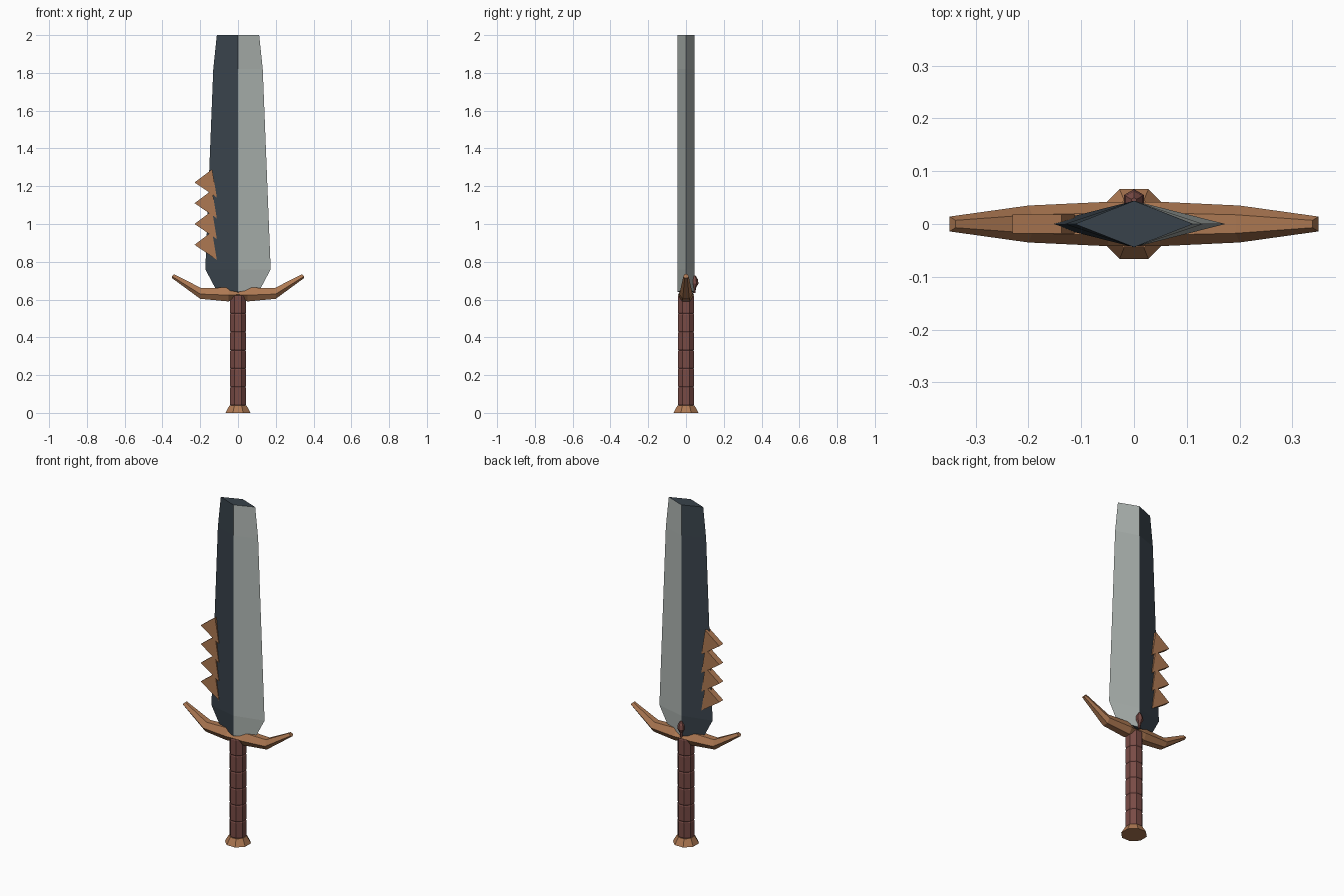
import bpy, bmesh
from math import cos, sin, pi

if "Cube" in bpy.data.objects:
    bpy.data.objects.remove(bpy.data.objects["Cube"])


def material(name, rgb):
    m = bpy.data.materials.new(name)
    m.diffuse_color = (*rgb, 1)
    m.use_nodes = True
    m.node_tree.nodes["Principled BSDF"].inputs["Base Color"].default_value = m.diffuse_color
    return m


DARK = material("dark_steel", (0.04, 0.055, 0.07))
LIGHT = material("light_steel", (0.43, 0.47, 0.45))
BRONZE = material("bronze", (0.42, 0.19, 0.085))
LEATHER = material("leather", (0.19, 0.07, 0.06))


def loft(name, rings, mats):
    """Skin a list of equal-length vertex rings and cap both ends."""
    bm = bmesh.new()
    rows = [[bm.verts.new(p) for p in ring] for ring in rings]
    n = len(rows[0])
    for a, b in zip(rows, rows[1:]):
        for i in range(n):
            j = (i + 1) % n
            bm.faces.new((a[i], a[j], b[j], b[i]))
    bm.faces.new(rows[0][::-1])
    bm.faces.new(rows[-1])
    bmesh.ops.recalc_face_normals(bm, faces=bm.faces[:])
    me = bpy.data.meshes.new(name)
    bm.to_mesh(me)
    bm.free()
    for m in mats:
        me.materials.append(m)
    ob = bpy.data.objects.new(name, me)
    bpy.context.collection.objects.link(ob)
    return ob


def turned(name, profile, mat, y=0.0, sides=8):
    """Faceted turned part; profile gives (flat-to-centre radius, z)."""
    k = 1 / cos(pi / sides)
    angles = [(i + 0.5) * 2 * pi / sides for i in range(sides)]
    rings = [[(r * k * cos(a), y + r * k * sin(a), z) for a in angles]
             for r, z in profile]
    return loft(name, rings, [mat])


# Pommel
turned("pommel", [(0.066, 0), (0.045, 0.04)], BRONZE)

# Grip made of shallow wrapped bands
bands = []
for i in range(6):
    z = 0.04 + i * 0.097
    bands += [(0.040, z), (0.043, z + 0.006), (0.043, z + 0.091), (0.040, z + 0.097)]
turned("grip", bands, LEATHER)

# Curved crossguard: x, bottom z, top z, half depth
half = [(0, 0.617, 0.637, 0.042), (0.05, 0.590, 0.664, 0.042),
        (0.20, 0.604, 0.660, 0.035), (0.35, 0.714, 0.734, 0.014)]
stations = [(-x, b, t, w) for x, b, t, w in half[:0:-1]] + half
rings = []
for x, b, t, w in stations:
    mid = b + 0.45 * (t - b)
    lean = 0.012 * x / 0.35          # end caps tilt with the arms
    rings.append([(x - lean, -0.5 * w, t), (x - lean, 0.5 * w, t), (x, w, mid),
                  (x, 0.5 * w, b), (x, -0.5 * w, b), (x, -w, mid)])
loft("crossguard", rings, [BRONZE])

# Diamond-section blade, dark on one half and light on the other
T = 0.044
rings = [[(w, 0, z), (0, T, zm), (-w, 0, z), (0, -T, zm)]
         for w, z, zm in [(0.12, 0.66, 0.64), (0.173, 0.76, 0.76),
                          (0.131, 1.82, 1.82), (0.112, 2, 2)]]
blade = loft("blade", rings, [DARK, LIGHT])
for f in blade.data.polygons:
    f.material_index = 1 if f.center.x > 0.02 else 0

# Saw teeth along the dark edge
for i in range(4):
    dz = -0.11 * i
    dx = -0.004 * i * 0
    tri = [(-0.137, 1.29), (-0.23, 1.22), (-0.112, 1.14)]
    loft(f"tooth_{i + 1}", [[(x + dx, y, z + dz) for x, z in tri]
                            for y in (-0.018, 0.018)], [BRONZE])

# Small bud-shaped stud on the back
turned("stud", [(0.006, 0.635), (0.007, 0.66), (0.019, 0.685),
                (0.016, 0.708), (0.005, 0.728)], LEATHER, y=0.044, sides=6)
